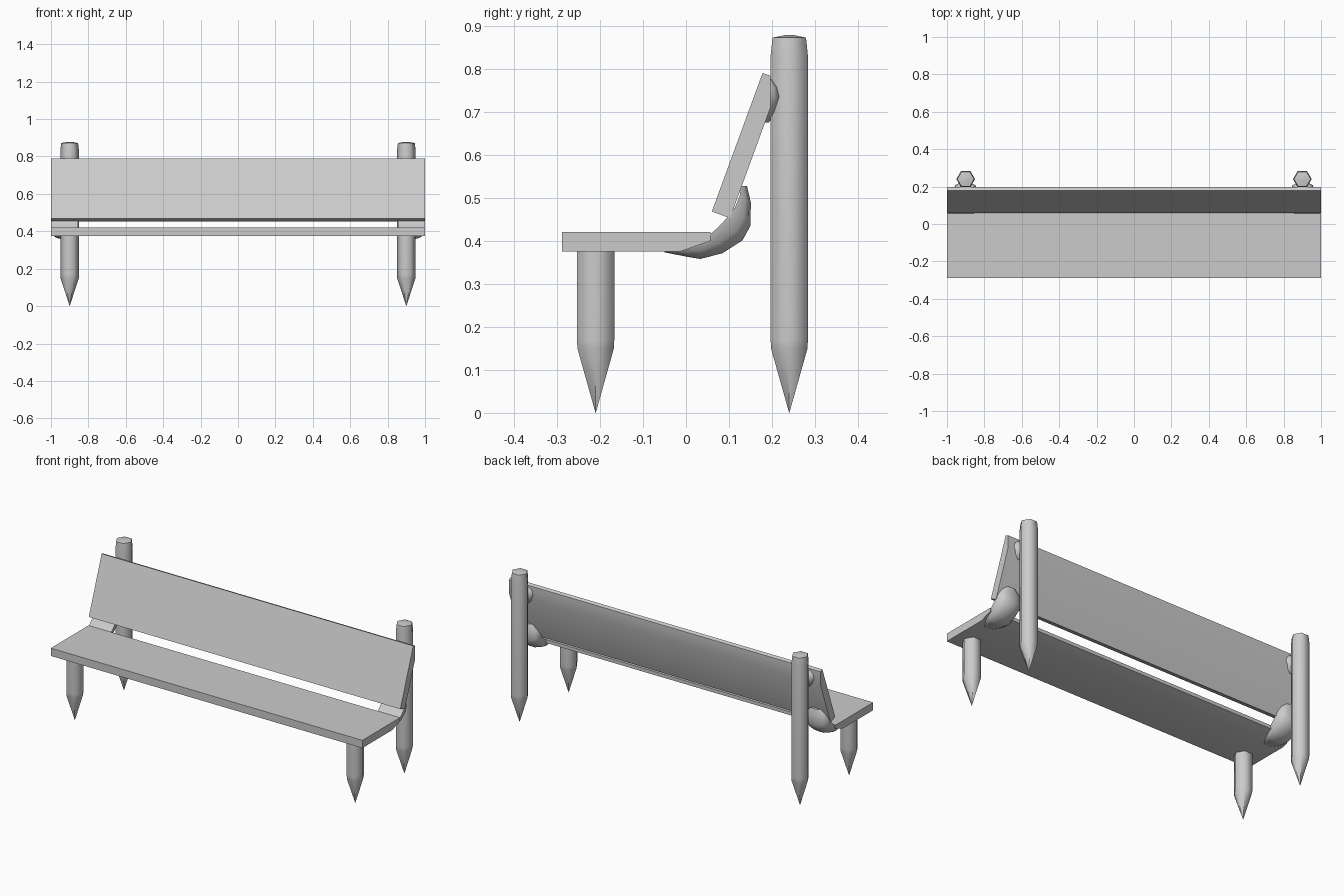
import bpy, bmesh
from math import sin, cos, pi, radians, hypot

if "Cube" in bpy.data.objects:
    bpy.data.objects.remove(bpy.data.objects["Cube"])


def make_object(name, rings, angle, mirror=True):
    """Skin a list of closed rings, cap both ends, smooth below the given angle."""
    bm = bmesh.new()
    loops = [[bm.verts.new(p) for p in ring] for ring in rings]
    for a, b in zip(loops, loops[1:]):
        n = len(a)
        for i in range(n):
            bm.faces.new((a[i], a[(i + 1) % n], b[(i + 1) % n], b[i]))
    bm.faces.new(loops[0])
    bm.faces.new(loops[-1])
    bmesh.ops.remove_doubles(bm, verts=bm.verts, dist=0.0002)
    bmesh.ops.recalc_face_normals(bm, faces=bm.faces)
    mesh = bpy.data.meshes.new(name)
    bm.to_mesh(mesh)
    bm.free()
    mesh.polygons.foreach_set("use_smooth", [True] * len(mesh.polygons))
    mesh.set_sharp_from_angle(angle=radians(angle))
    obj = bpy.data.objects.new(name, mesh)
    bpy.context.collection.objects.link(obj)
    if mirror:
        obj.modifiers.new("mirror", "MIRROR").use_axis[0] = True
    return obj


def plank(name, start, end):
    """Plank with one bevelled long edge; start-end is its visible face in y, z."""
    dy, dz = end[0] - start[0], end[1] - start[1]
    length = hypot(dy, dz)
    u, v = (dy / length, dz / length), (dz / length, -dy / length)
    profile = [(0, 0), (length, 0), (length, 0.02), (length - 0.07, 0.045), (0, 0.045)]
    rings = [[(x, start[0] + a * u[0] + b * v[0], start[1] + a * u[1] + b * v[1])
              for a, b in profile] for x in (-1, 1)]
    make_object(name, rings, 30, mirror=False)


def post(name, y, stations):
    """Six-sided log from (height, radius) stations."""
    rings = [[(0.9 + r * cos(i * pi / 3), y + r * sin(i * pi / 3), z)
              for i in range(6)] for z, r in stations]
    make_object(name, rings, 62)


def brace(name, x, stations, sides=7):
    """Carved brace: flat inside line, rounded outside line, varying half width."""
    rings = []
    for iy, iz, oy, oz, w in stations:
        ring = []
        for i in range(sides + 1):
            a = pi * i / sides
            t = max(0.0, sin(a)) ** 0.7
            ring.append((x + w * cos(a), iy + (oy - iy) * t, iz + (oz - iz) * t))
        rings.append(ring)
    make_object(name, rings, 50)


# Seat and backrest planks
plank("seat", (-0.288, 0.42), (0.057, 0.42))
plank("backrest", (0.06, 0.468), (0.178, 0.79))

# Pointed log posts
point = [(0.0, 0.0003), (0.15, 0.049), (0.17, 0.05)]
post("front_leg", -0.21, point + [(0.38, 0.05)])
post("rear_post", 0.24, point + [(0.83, 0.05), (0.872, 0.045), (0.878, 0.012)])

# Bent braces joining the seat to the backrest
brace("lower_brace", 0.927, [
    (-0.05, 0.377, -0.05, 0.373, 0.025),
    (-0.01, 0.385, 0.00, 0.363, 0.055),
    (0.04, 0.402, 0.033, 0.357, 0.068),
    (0.07, 0.427, 0.085, 0.370, 0.072),
    (0.10, 0.458, 0.132, 0.400, 0.072),
    (0.115, 0.480, 0.151, 0.435, 0.068),
    (0.125, 0.505, 0.151, 0.490, 0.055),
    (0.128, 0.528, 0.142, 0.527, 0.028),
])

# Small pads fixing the backrest to the rear posts
brace("upper_pad", 0.902, [
    (0.180, 0.675, 0.193, 0.675, 0.025),
    (0.184, 0.695, 0.208, 0.700, 0.048),
    (0.190, 0.732, 0.221, 0.735, 0.060),
    (0.190, 0.755, 0.214, 0.757, 0.055),
    (0.190, 0.774, 0.200, 0.776, 0.035),
])
